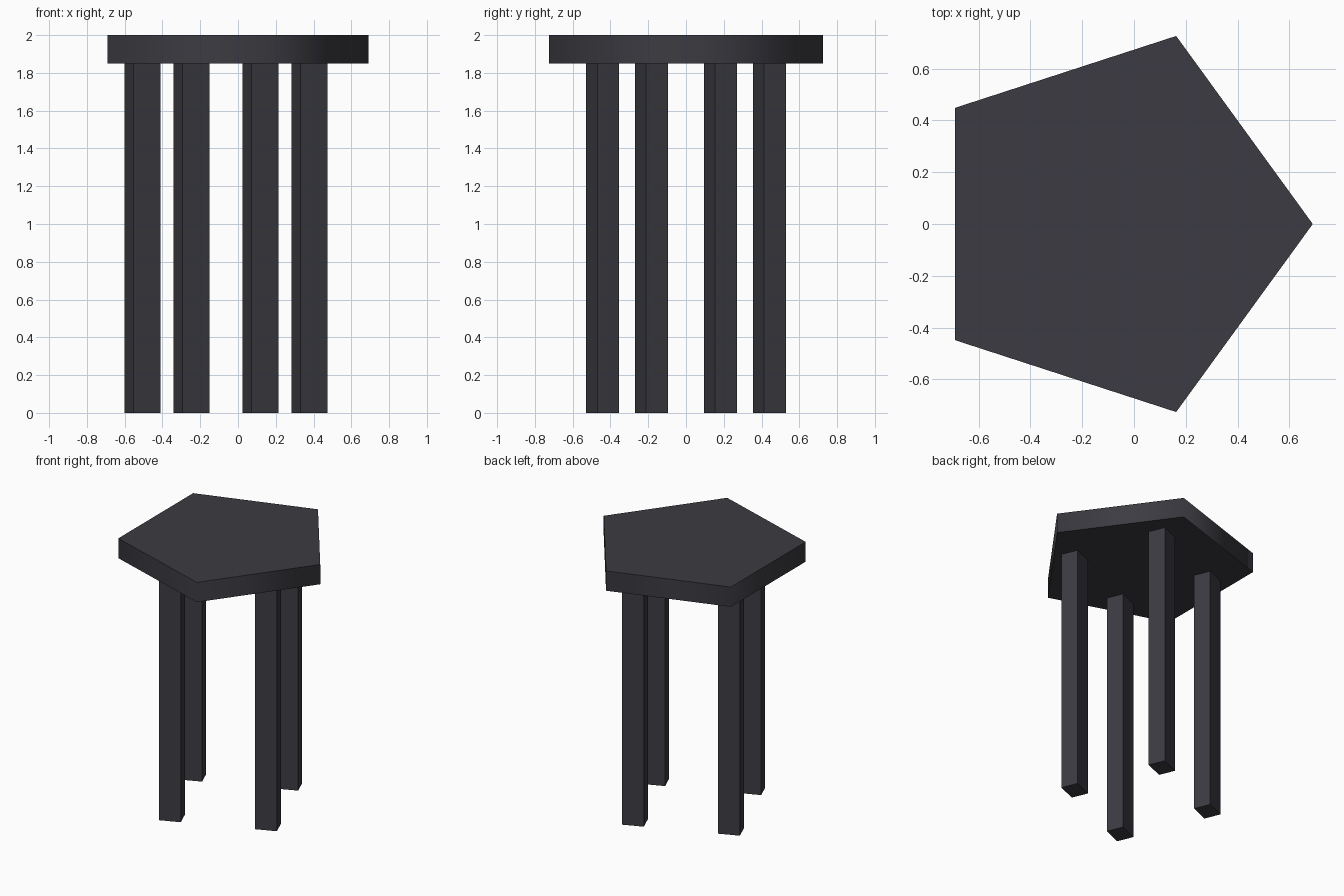
import bpy, math

if "Cube" in bpy.data.objects:
    bpy.data.objects.remove(bpy.data.objects["Cube"])

charcoal = bpy.data.materials.new("charcoal")
charcoal.diffuse_color = (0.045, 0.044, 0.054, 1)
charcoal.use_nodes = True
charcoal.node_tree.nodes["Principled BSDF"].inputs["Base Color"].default_value = charcoal.diffuse_color

HEIGHT, THICK = 2.0, 0.15
UNDER = HEIGHT - THICK
TURN = math.radians(22.5)

# Pentagon seat, one corner pointing to +x, sides softly shaded
R = 0.763
pts = [(R * math.cos(i * math.tau / 5) - 0.073, R * math.sin(i * math.tau / 5)) for i in range(5)]
verts = [(x, y, z) for z in (UNDER, HEIGHT) for x, y in pts]
faces = [(4, 3, 2, 1, 0), (5, 6, 7, 8, 9)]
faces += [(i, (i + 1) % 5, (i + 1) % 5 + 5, i + 5) for i in range(5)]
mesh = bpy.data.meshes.new("seat")
mesh.from_pydata(verts, [], faces)
mesh.materials.append(charcoal)
seat = bpy.data.objects.new("seat", mesh)
bpy.context.collection.objects.link(seat)
bpy.context.view_layer.objects.active = seat
seat.select_set(True)
bpy.ops.object.shade_smooth_by_angle(angle=math.radians(80))

# Four rectangular legs on a turned square
for i in range(4):
    a = TURN + math.radians(45 + 90 * i)
    d = 0.478
    bpy.ops.mesh.primitive_cube_add(
        size=1, location=(d * math.cos(a) - 0.063, d * math.sin(a), UNDER / 2),
        rotation=(0, 0, TURN))
    leg = bpy.context.object
    leg.name = f"leg_{i + 1}"
    leg.scale = (0.155, 0.125, UNDER)
    leg.data.materials.append(charcoal)
